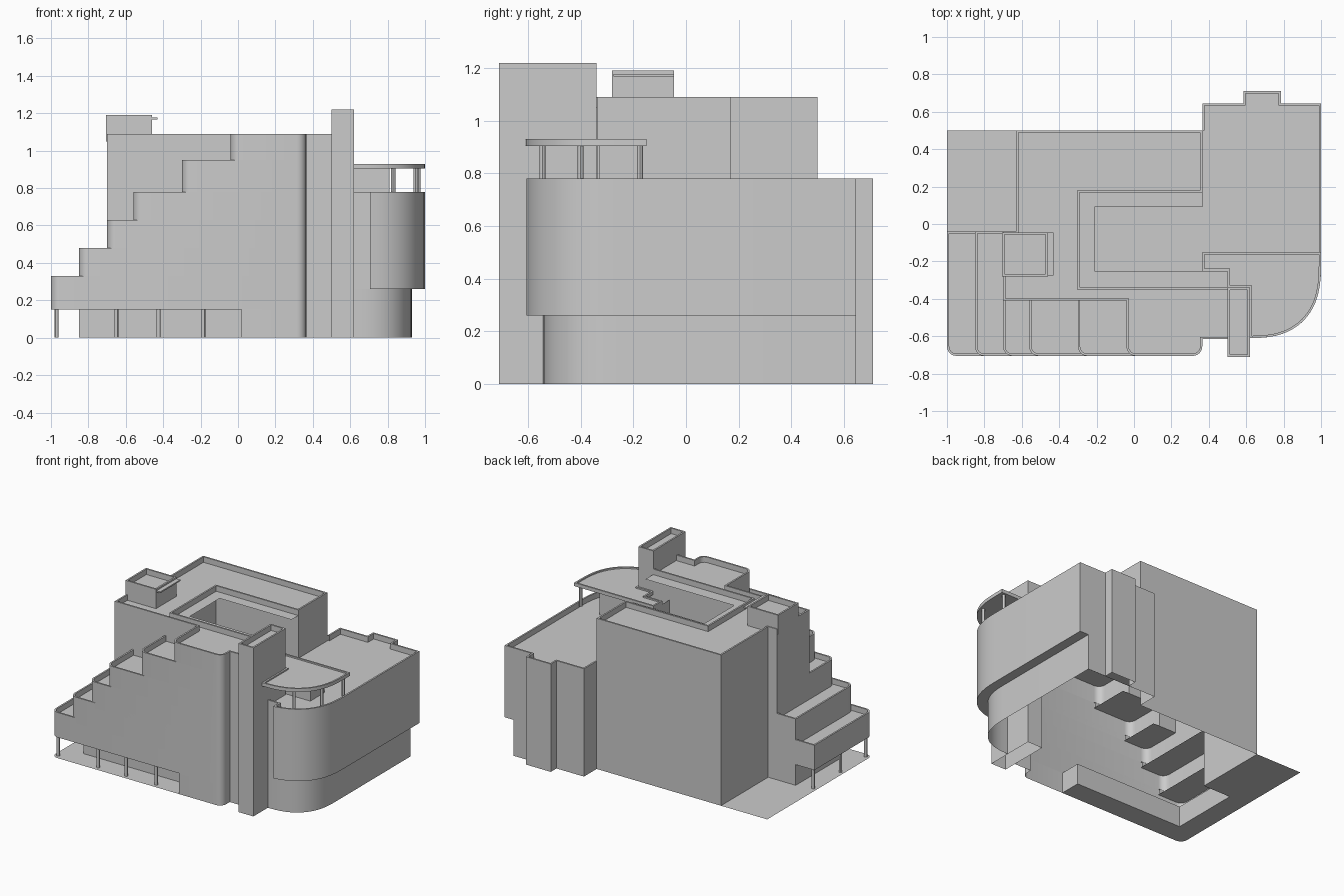
import bpy, bmesh
from math import cos, sin, pi, radians
from mathutils import Vector

if "Cube" in bpy.data.objects:
    bpy.data.objects.remove(bpy.data.objects["Cube"])

R = 0.05      # small plan corner radius
LIP = 0.04    # parapet height


def make(name, bm):
    me = bpy.data.meshes.new(name)
    bm.to_mesh(me)
    bm.free()
    ob = bpy.data.objects.new(name, me)
    bpy.context.collection.objects.link(ob)
    return ob


def plan(pts):
    """Round every (x, y, radius) corner of a plan path."""
    out = []
    for i, p in enumerate(pts):
        if len(p) == 2:
            out.append(p)
            continue
        c = Vector(p[:2])
        a = (Vector(pts[i - 1][:2]) - c).normalized() * p[2]
        b = (Vector(pts[(i + 1) % len(pts)][:2]) - c).normalized() * p[2]
        for k in range(7):
            t = k / 6 * pi / 2
            out.append(tuple(c + a * (1 - sin(t)) + b * (1 - cos(t))))
    return out


def wall(name, pts, z0, z1, closed=False):
    pts = plan(pts)
    bm = bmesh.new()
    lo = [bm.verts.new((x, y, z0)) for x, y in pts]
    hi = [bm.verts.new((x, y, z1)) for x, y in pts]
    n = len(pts)
    for i in range(n if closed else n - 1):
        j = (i + 1) % n
        bm.faces.new((lo[i], lo[j], hi[j], hi[i]))
    return make(name, bm)


def parapet(name, pts, top, closed=False, h=LIP, t=0.012):
    """Rim and inner face of a parapet; the wall below gives its outer face."""
    P = [Vector(p) for p in plan(pts)]
    n = len(P)
    side = lambda a, b: Vector((a.y - b.y, b.x - a.x)).normalized()
    Q = []
    for i, p in enumerate(P):
        m = [side(P[i - 1], p)] if closed or i else []
        m += [side(p, P[(i + 1) % n])] if closed or i < n - 1 else []
        s = (m[0] + m[-1]) / 2
        Q.append(p + s * t / s.length_squared)
    bm = bmesh.new()
    rows = [[bm.verts.new((v.x, v.y, z)) for v in V] for V, z in ((P, top), (Q, top), (Q, top - h))]
    for i in range(n if closed else n - 1):
        j = (i + 1) % n
        for a, b in zip(rows, rows[1:]):
            bm.faces.new((a[i], a[j], b[j], b[i]))
    make(name, bm)


def floor(name, pts, z):
    bm = bmesh.new()
    bm.faces.new([bm.verts.new((x, y, z)) for x, y in plan(pts)])
    return make(name, bm)


def rect(x0, x1, y0, y1):
    return [(x0, y0), (x1, y0), (x1, y1), (x0, y1)]


def column(name, x, y, z0, z1, r=0.011):
    bm = bmesh.new()
    bmesh.ops.create_cone(bm, cap_ends=True, segments=12, radius1=r, radius2=r, depth=z1 - z0)
    make(name, bm).location = (x, y, (z0 + z1) / 2)


def bow(rx, ry, a0=90, n=14):
    """Squarish quarter-oval front corner of the curved wing."""
    arc = [radians(a0 * (1 - i / n)) for i in range(n + 1)]
    return [(0.62 + rx * abs(cos(a)) ** 0.8, -0.22 - ry * abs(sin(a)) ** 0.8) for a in arc]


# stepped terraces, each layer standing on the one below
xs = [-1, -0.85, -0.70, -0.56, -0.30, -0.04]
zs = [0.33, 0.48, 0.63, 0.78, 0.95, 1.09]
for k, (x, z) in enumerate(zip(xs, zs)):
    yb = -0.04 if k < 2 else -0.41
    z0 = 0.15 if k == 0 else zs[k - 1] - LIP
    path = [(x, yb), (x, -0.705, R), (0.365, -0.705, R), (0.365, -0.615)]
    if k < 2:
        path.insert(0, (-0.63, yb))
    wall(f"terrace_wall_{k}", path, z0, z)
    if k < 5:
        xn = xs[k + 1]
        edge = [(x, yb), (x, -0.705, R), (xn + R, -0.705)]
        floor(f"terrace_floor_{k}", edge + [(xn + R, yb)], z - LIP)
        parapet(f"terrace_parapet_{k}", ([(xn, yb)] if k < 2 else []) + edge, z)
        if k > 1:
            wall(f"terrace_back_wall_{k}", [(x, -0.41), (xn, -0.41)], z - LIP, 1.09)

# recessed ground floor, soffit, base plate and columns
room = [(-0.63, -0.04), (-0.85, -0.04), (-0.85, -0.55), (0.02, -0.55)]
wall("ground_room", room, 0, 0.15)
wall("ground_front_wall", [(0.02, -0.55), (0.02, -0.705), (0.365, -0.705, R), (0.365, -0.615)], 0, 0.15)
under = [(-1, -0.705, R), (0.02, -0.705)] + room[:0:-1]
floor("terrace_soffit", [(-1, -0.04)] + under, 0.15)
floor("base_plate", [(-1, 0.5)] + under + [(-0.63, -0.04), (-0.63, 0.5)], 0)
for i, x in enumerate((-0.97, -0.65, -0.425, -0.185)):
    column(f"front_column_{i}", x, -0.67, 0, 0.15)
for i, y in enumerate((-0.38, -0.07)):
    column(f"side_column_{i}", -0.97, y, 0, 0.15)

# main block walls, roof and parapets
wall("main_back_wall", [(0.365, 0.5), (-0.63, 0.5), (-0.63, -0.04)], 0, 1.09)
wall("main_end_wall", [(0.365, 0.168), (0.365, 0.5)], 0.74, 1.09)
wall("main_side_wall", [(-0.63, -0.04), (-0.70, -0.04), (-0.70, -0.41)], 0.44, 1.09)
wall("front_link_wall", [(0.365, -0.615), (0.5, -0.615)], 0, 1.09)
outer = [(0.365, 0.5), (-0.63, 0.5), (-0.63, -0.04), (-0.70, -0.04), (-0.70, -0.41),
         (-0.04, -0.41), (-0.04, -0.705, R), (0.365, -0.705, R), (0.365, -0.615), (0.5, -0.615)]
court = [(0.5, -0.338), (-0.292, -0.338), (-0.292, 0.168), (0.365, 0.168)]
ledge = [(0.5, -0.25), (-0.21, -0.25), (-0.21, 0.09), (0.365, 0.09)]
floor("main_roof", outer + court, 1.05)
floor("courtyard_ledge", court + ledge[::-1], 1.05)
parapet("main_parapet", [(0.365, 0.18)] + outer, 1.09)
parapet("courtyard_parapet", court[::-1][::-1], 1.09)
wall("courtyard_walls", court, 0.74, 1.09)

# front tower and rooftop stair house
for name, r, z0, z1 in (("front_tower", rect(0.5, 0.62, -0.71, -0.34), 0, 1.22),
                        ("stair_house", rect(-0.705, -0.46, -0.28, -0.045), 1.05, 1.19)):
    wall(name + "_walls", r, z0, z1, True)
    floor(name + "_roof", r, z1 - LIP)
    parapet(name + "_parapet", r, z1, True)
awning = rect(-0.46, -0.43, -0.275, -0.045)
wall("stair_house_awning_edge", awning, 1.168, 1.178, True)
floor("stair_house_awning_top", awning, 1.178)
floor("stair_house_awning_bottom", awning[::-1], 1.168)

# curved wing: overhanging upper storeys on a set-back base
upper, lower = bow(0.38, 0.39, 81), bow(0.31, 0.325)
back = [(0.785, 0.645), (0.785, 0.71), (0.585, 0.71), (0.585, 0.645), (0.365, 0.645)]
wall("wing_upper", [(0.705, -0.54)] + upper + [(1, 0.645), (0.93, 0.645)], 0.26, 0.78)
wall("wing_base", lower + [(0.93, 0.645)], 0, 0.26)
wall("wing_core_front", [(0.62, -0.545), (0.71, -0.545)], 0.26, 0.78)
wall("wing_back", [(0.93, 0.645)] + back + [(0.365, 0.5)], 0, 0.78)
floor("wing_soffit", (upper + [(1, 0.645), (0.93, 0.645)] + lower[:3:-1])[::-1], 0.26)
edge = [(0.62, -0.545), (0.705, -0.545)] + upper + [(1, 0.645)] + back
floor("wing_roof", court[1:3][::-1] + [(-0.292, -0.338), (0.5, -0.338), (0.5, -0.545)][1:]
      + edge + [(0.365, 0.168)], 0.74)
parapet("wing_parapet", edge + [(0.365, 0.5)], 0.78)

# roof terrace canopy with room and posts
canopy = ([(0.365, -0.25), (0.5, -0.25), (0.5, -0.34), (0.62, -0.34)] + bow(0.38, 0.39)
          + [(1, -0.15), (0.365, -0.15)])
wall("canopy_edge", canopy, 0.905, 0.93, True)
floor("canopy_top", canopy, 0.92)
floor("canopy_bottom", canopy[::-1], 0.905)
parapet("canopy_rim", canopy, 0.93, True, 0.01)
wall("canopy_room", rect(0.365, 0.81, -0.33, -0.17), 0.74, 0.905, True)
for i, (x, y) in enumerate(((0.83, -0.545), (0.95, -0.40), (0.965, -0.175))):
    column(f"canopy_post_{i}", x, y, 0.76, 0.905)

# smooth curved walls, keep edges sharp
for ob in bpy.context.collection.objects:
    ob.select_set(True)
    bpy.context.view_layer.objects.active = ob
bpy.ops.object.shade_smooth_by_angle(angle=radians(30))
